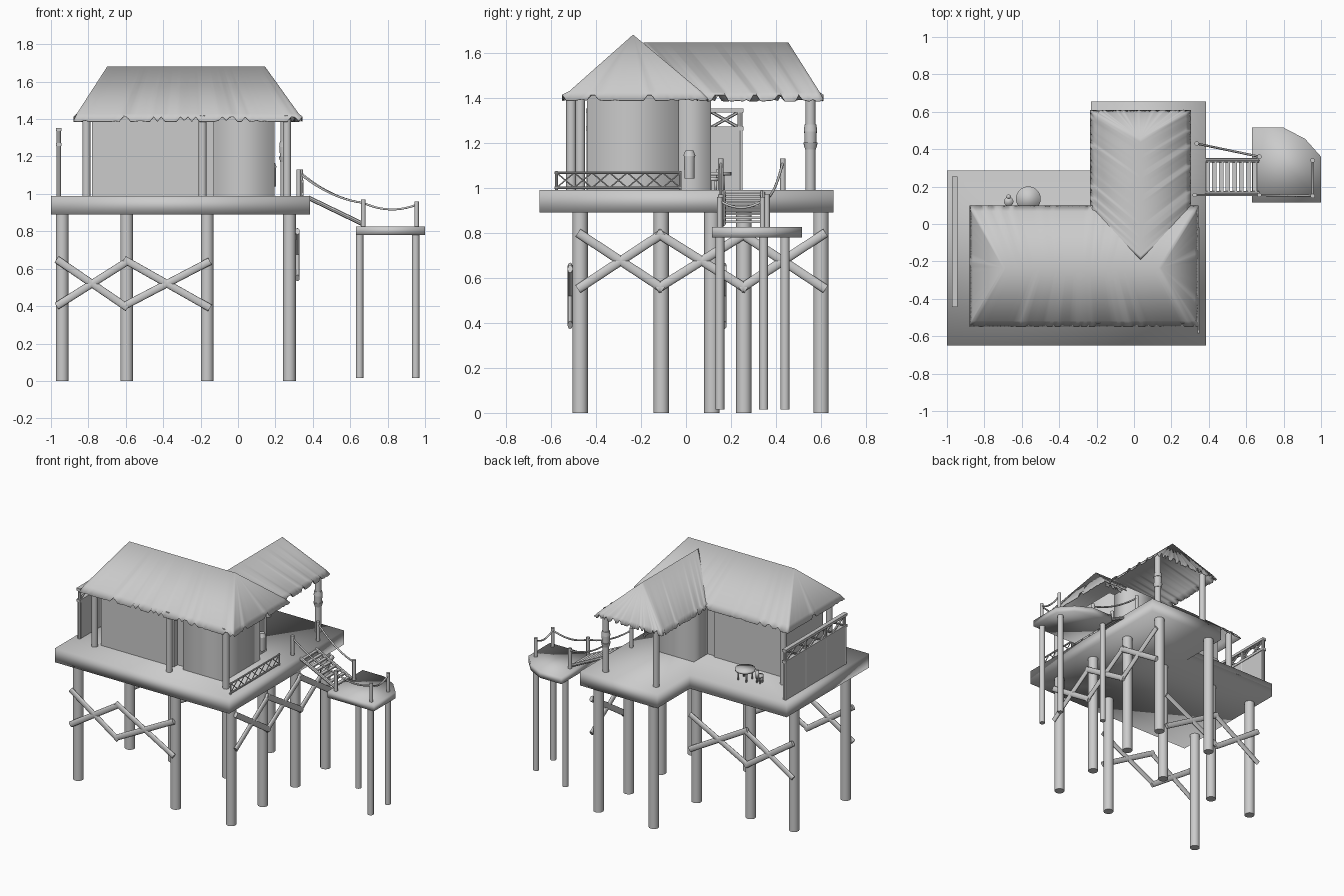
import bpy, bmesh, math, random
from mathutils import Vector

random.seed(4)
cube = bpy.data.objects.get("Cube")
if cube:
    bpy.data.objects.remove(cube)

grey = bpy.data.materials.new("plain grey")
grey.use_nodes = True
grey.diffuse_color = (0.6, 0.6, 0.6, 1)
grey.node_tree.nodes["Principled BSDF"].inputs["Base Color"].default_value = (0.6, 0.6, 0.6, 1)


def finish(name, bm, angle=40):
    mesh = bpy.data.meshes.new(name)
    bmesh.ops.recalc_face_normals(bm, faces=bm.faces)
    bm.to_mesh(mesh)
    bm.free()
    mesh.materials.append(grey)
    obj = bpy.data.objects.new(name, mesh)
    bpy.context.collection.objects.link(obj)
    bpy.ops.object.select_all(action='DESELECT')
    obj.select_set(True)
    bpy.context.view_layer.objects.active = obj
    bpy.ops.object.shade_smooth_by_angle(angle=math.radians(angle))
    return obj


def rod(bm, a, b, r, r2=None, sides=16):
    a, b = Vector(a), Vector(b)
    d = b - a
    made = bmesh.ops.create_cone(bm, cap_ends=True, segments=sides, radius1=r,
                                 radius2=r if r2 is None else r2, depth=d.length)["verts"]
    turn = Vector((0, 0, 1)).rotation_difference(d.normalized()).to_matrix()
    for v in made:
        v.co = turn @ v.co + (a + b) / 2


def rods(name, pairs, r, sides=16):
    bm = bmesh.new()
    for a, b in pairs:
        rod(bm, a, b, r, sides=sides)
    return finish(name, bm)


def slab(name, outline, z0, z1, angle=40, capped=True):
    bm = bmesh.new()
    face = bm.faces.new([bm.verts.new((x, y, z0)) for x, y in outline])
    top = bmesh.ops.extrude_face_region(bm, geom=[face])["geom"]
    bmesh.ops.translate(bm, vec=(0, 0, z1 - z0),
                        verts=[g for g in top if isinstance(g, bmesh.types.BMVert)])
    if not capped:
        bm.normal_update()
        ends = [f for f in bm.faces if abs(f.normal.z) > 0.5]
        bmesh.ops.delete(bm, geom=ends, context='FACES_ONLY')
    return finish(name, bm, angle)


def rect(x0, x1, y0, y1):
    return [(x0, y0), (x1, y0), (x1, y1), (x0, y1)]


def cross_lattice(x, y0, y1, z0, z1, count):
    step = (y1 - y0) / count
    pairs = []
    for i in range(count):
        a, b = y0 + i * step, y0 + (i + 1) * step
        pairs += [((x, a, z0), (x, b, z1)), ((x, a, z1), (x, b, z0))]
    return pairs


def roof(name, eave, ridge, z0, z1, nicks):
    """Thatch shell lofted from an eave rectangle to a ridge, with a ragged hem."""
    def ring(t):
        x0, x1, y0, y1 = [e + (r - e) * t for e, r in zip(eave, ridge)]
        c = [Vector(p) for p in rect(x0, x1, y0, y1)]
        pts = []
        for i in range(4):
            n = 60 if i % 2 == 0 else 36
            pts += [c[i].lerp(c[(i + 1) % 4], k / n) for k in range(n)]
        return pts
    bm = bmesh.new()
    rows = []
    for t, rise in ((0, 0), (0.1, 0.14), (1, 1)):
        row = []
        for p in ring(t):
            z = z0 + (z1 - z0) * rise
            if t == 0:
                z += random.choice(nicks)
            row.append(bm.verts.new((p.x, p.y, z)))
        rows.append(row)
    for low, high in zip(rows, rows[1:]):
        for i in range(len(low)):
            j = (i + 1) % len(low)
            bm.faces.new((low[i], low[j], high[j], high[i]))
    bmesh.ops.remove_doubles(bm, verts=bm.verts, dist=0.0001)
    obj = finish(name, bm, 180)
    shell = obj.modifiers.new("thickness", 'SOLIDIFY')
    shell.thickness = 0.004
    return obj


# Decks
slab("main_deck", [(-1, -0.65), (0.385, -0.65), (0.385, 0.655), (-0.23, 0.655),
                   (-0.23, 0.285), (-1, 0.285)], 0.89, 0.99, 180)
slab("landing_deck", [(0.63, 0.115), (1, 0.115), (1, 0.36), (0.915, 0.455),
                      (0.8, 0.515), (0.63, 0.515)], 0.78, 0.825, 180)

# Stilts
stilts = [(x, y) for x in (-0.94, -0.165) for y in (-0.47, 0.115)]
stilts += [(0.275, y) for y in (-0.47, -0.11, 0.257, 0.6)] + [(-0.595, 0.115), (-0.165, 0.6)]
rods("deck_stilts", [((x, y, 0), (x, y, 0.9)) for x, y in stilts], 0.034, 24)
rods("landing_stilts", [((x, y, 0.015), (x, y, 0.79))
                        for x, y in ((0.65, 0.44), (0.95, 0.15), (0.95, 0.345))], 0.02)

# Flattened crossed braces between stilts
for side, y in (("front", -0.515), ("back", 0.17)):
    braces = []
    for a, b in ((-0.97, -0.59), (-0.61, -0.15)):
        braces += [((a, 0, 0.65), (b, 0, 0.39)), ((a, 0, 0.4), (b, 0, 0.64))]
    obj = rods(side + "_braces", braces, 0.02, 12)
    obj.scale.y = 0.55
    obj.location.y = y
braces = []
for a, b in ((-0.48, -0.1), (-0.13, 0.27), (0.24, 0.62)):
    braces += [((0, a, 0.8), (0, b, 0.55)), ((0, a, 0.55), (0, b, 0.8))]
obj = rods("side_braces", braces, 0.02, 12)
obj.scale.x = 0.6
obj.location.x = 0.318

# House walls: two rooms, a recessed link and a rear annexe
for name, x0, x1, y0, y1, angle in (("left_room", -0.78, -0.2, -0.44, -0.03, 40),
                                    ("right_room", -0.13, 0.195, -0.44, -0.03, 180),
                                    ("room_link", -0.22, -0.11, -0.4, -0.045, 40),
                                    ("rear_annexe", -0.14, 0.15, -0.06, 0.11, 180)):
    slab(name, rect(x0, x1, y0, y1), 0.985, 1.41, angle, capped=False)

# Roof posts
posts = [(-0.81, -0.47), (-0.19, -0.51), (0.262, -0.51), (-0.81, 0.05),
         (-0.15, 0.553), (0.25, 0.553)]
rods("roof_posts", [((x, y, 0.985), (x, y, 1.42)) for x, y in posts], 0.022)

# Wrapped collar on the rear post, and wall lantern
bm = bmesh.new()
for z0, z1, r0, r1 in ((1.17, 1.2, 0.024, 0.032), (1.2, 1.25, 0.026, 0.028), (1.25, 1.28, 0.03, 0.026)):
    rod(bm, (0.25, 0.553, z0), (0.25, 0.553, z1), r0, r1)
finish("post_collar", bm)
bm = bmesh.new()
rod(bm, (0.18, 0.015, 1.04), (0.18, 0.015, 1.14), 0.022, 0.024)
rod(bm, (0.18, 0.015, 1.14), (0.18, 0.015, 1.165), 0.028, 0.018)
finish("wall_lantern", bm)

# Roofs
roof("main_roof", (-0.88, 0.345, -0.55, 0.1), (-0.70, 0.145, -0.235, -0.235), 1.388, 1.68,
     (0, 0, 0, 0, 0.003, 0.006, 0.025))
roof("rear_roof", (-0.235, 0.305, 0.05, 0.61), (0.035, 0.035, -0.19, 0.455), 1.388, 1.645,
     (-0.003, 0, 0.005, 0.025))

# Low lattice railing
x = 0.345
rails = [((x, -0.585, z), (x, -0.02, z)) for z in (1.0, 1.067)]
rails += [((x, y, 0.985), (x, y, 1.075)) for y in (-0.575, -0.025)]
rods("side_railing", rails, 0.006, 8)
rods("side_lattice", cross_lattice(x, -0.575, -0.025, 1.0, 1.067, 7), 0.003, 6)

# Privacy screen with lattice top
slab("screen_panel", rect(-0.968, -0.948, -0.44, 0.25), 0.985, 1.255)
for name, z in (("screen_mid_rail", 1.255), ("screen_top_rail", 1.335)):
    slab(name, rect(-0.973, -0.943, -0.445, 0.255), z, z + 0.018)
x = -0.958
rods("screen_posts", [((x, y, 0.985), (x, y, 1.34)) for y in (-0.43, -0.21, 0.02, 0.24)], 0.012, 8)
rods("screen_lattice", cross_lattice(x, -0.43, 0.24, 1.265, 1.34, 5), 0.007, 6)

# Table and stool
bm = bmesh.new()
for cx, cy, r, h in ((-0.565, 0.135, 0.066, 0.07), (-0.67, 0.12, 0.025, 0.045)):
    rod(bm, (cx, cy, 0.985 + h), (cx, cy, 1.0 + h), r, sides=32)
    for k in range(4):
        a = math.pi * (k / 2 + 0.25)
        px, py = cx + r * 0.7 * math.cos(a), cy + r * 0.7 * math.sin(a)
        rod(bm, (px, py, 0.985), (px, py, 0.99 + h), 0.006, sides=8)
rod(bm, (-0.67, 0.146, 1.03), (-0.67, 0.146, 1.08), 0.012)
finish("table_and_stool", bm, 180)

# Sloping gangway
start, end = Vector((0.375, 0, 0.98)), Vector((0.665, 0, 0.84))
beams = [(start + Vector((0, y, 0)), end + Vector((0, y, 0))) for y in (0.165, 0.34)]
rods("gangway_beams", beams, 0.012, 8)
bm = bmesh.new()
for k in range(8):
    p = start.lerp(end, (k + 0.5) / 8)
    made = bmesh.ops.create_cube(bm, size=1)["verts"]
    for v in made:
        v.co = Vector((v.co.x * 0.024, v.co.y * 0.175 + 0.252, v.co.z * 0.01)) + p
finish("gangway_treads", bm)

# Rope posts and sagging ropes
tops = [Vector(p) for p in ((0.335, 0.43, 1.13), (0.67, 0.36, 0.97), (0.955, 0.34, 0.96),
                            (0.955, 0.15, 0.96), (0.67, 0.155, 0.97), (0.325, 0.155, 1.13))]
rods("rope_posts", [((p.x, p.y, 0.985 if p.x < 0.5 else 0.82), p) for p in tops], 0.012, 12)
for n, (i, j) in enumerate(((0, 1), (2, 3), (3, 4), (4, 5))):
    curve = bpy.data.curves.new("rope", 'CURVE')
    curve.dimensions = '3D'
    curve.bevel_depth = 0.006
    curve.bevel_resolution = 1
    line = curve.splines.new('POLY')
    line.points.add(10)
    for k, point in enumerate(line.points):
        t = k / 10
        p = tops[i].lerp(tops[j], t)
        point.co = (p.x, p.y, p.z - 0.018 - 0.12 * t * (1 - t), 1)
    curve.materials.append(grey)
    rope = bpy.data.objects.new("rope_%d" % (n + 1), curve)
    bpy.context.collection.objects.link(rope)
